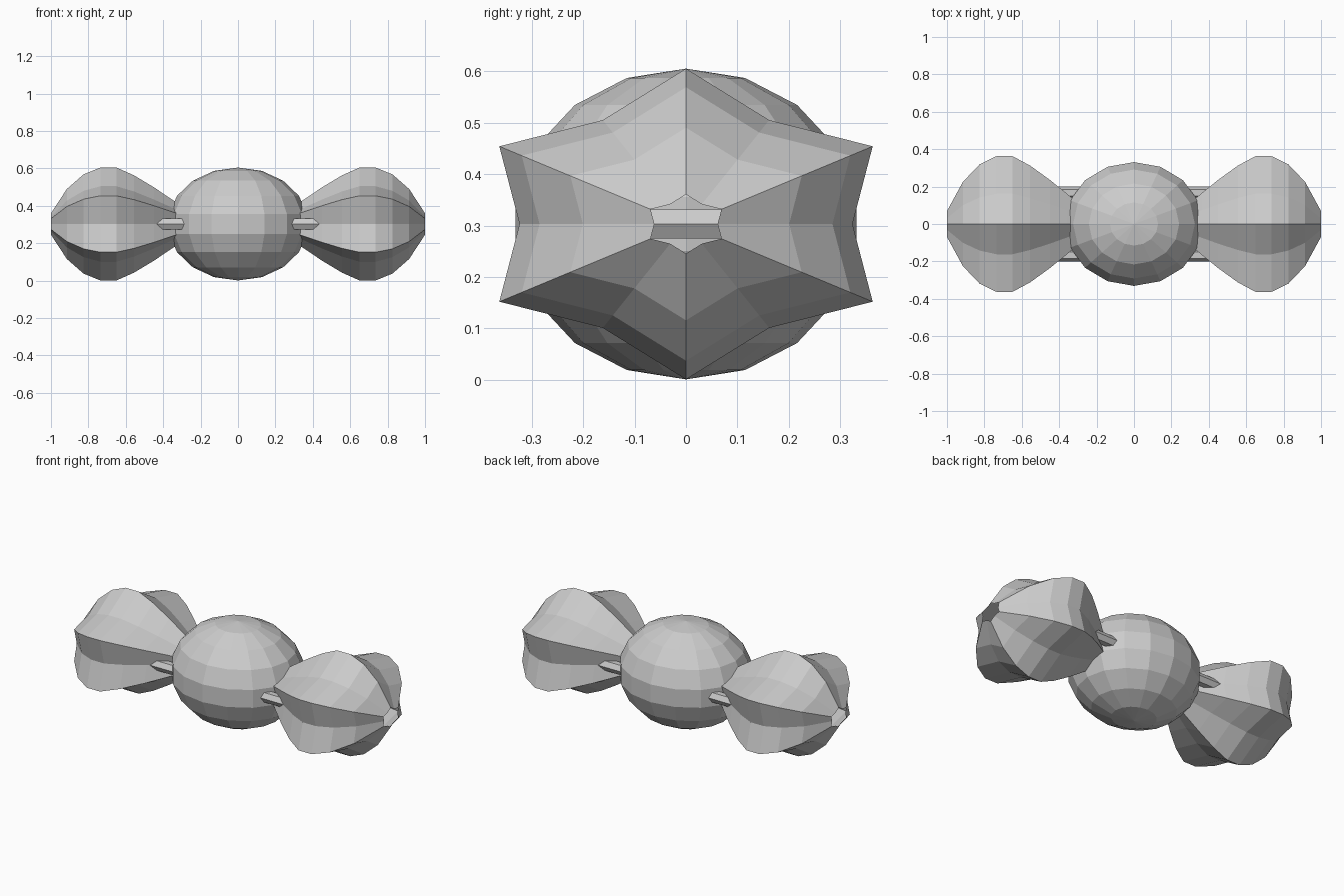
import bpy, bmesh, math

if "Cube" in bpy.data.objects:
    bpy.data.objects.remove(bpy.data.objects["Cube"])

CZ = 0.303  # height of the long axis

grey = bpy.data.materials.new("plain grey")
grey.diffuse_color = (0.6, 0.6, 0.6, 1)
grey.use_nodes = True
grey.node_tree.nodes["Principled BSDF"].inputs["Base Color"].default_value = grey.diffuse_color


def add_object(name, bm):
    bmesh.ops.recalc_face_normals(bm, faces=bm.faces)
    mesh = bpy.data.meshes.new(name)
    bm.to_mesh(mesh)
    bm.free()
    mesh.materials.append(grey)
    ob = bpy.data.objects.new(name, mesh)
    bpy.context.collection.objects.link(ob)
    return ob


def loft(bm, rings, closed=False):
    """Skin a list of closed point loops with quads."""
    loops = [[bm.verts.new(p) for p in ring] for ring in rings]
    pairs = list(zip(loops, loops[1:]))
    if closed:
        pairs.append((loops[-1], loops[0]))
    for a, b in pairs:
        n = len(a)
        for i in range(n):
            j = (i + 1) % n
            bm.faces.new((a[i], a[j], b[j], b[i]))


# Central faceted body
bm = bmesh.new()
bmesh.ops.create_uvsphere(bm, u_segments=16, v_segments=9, radius=1)
bmesh.ops.scale(bm, vec=(0.376, 0.336, 0.302), verts=bm.verts)
bmesh.ops.translate(bm, vec=(0, 0, CZ), verts=bm.verts)
add_object("body", bm)


# Six-pointed star section, swelling and narrowing along x, open at the outer end
def star(x, s):
    pts = []
    for k in range(12):
        a = math.radians(90 + 30 * k)
        r = s * (1 if k % 2 == 0 else 0.772)
        pts.append((x, 0.419 * r * math.cos(a), CZ + 0.302 * r * math.sin(a)))
    return pts


profile = [(0.25, 0.2), (0.36, 0.45), (0.45, 0.65), (0.555, 0.86), (0.65, 1.0),
           (0.735, 1.0), (0.825, 0.88), (0.915, 0.62), (1.0, 0.19)]


# Eight-sided tie ring with a hexagonal section, lying flat at the neck
def ring_section(k):
    a = math.radians(22.5 + 45 * k)
    pts = []
    for i in range(6):
        b = math.radians(60 * i)
        r = (0.167 + 0.033 * math.cos(b)) / math.cos(math.radians(22.5))
        pts.append((0.36 + r * math.cos(a), r * math.sin(a), CZ + 0.033 * math.sin(b)))
    return pts


for side, sign in (("right", 1), ("left", -1)):
    for part, rings, closed in (
            ("wrapper_end", [star(x, s) for x, s in profile], False),
            ("tie_ring", [ring_section(k) for k in range(8)], True)):
        bm = bmesh.new()
        loft(bm, rings, closed)
        bmesh.ops.scale(bm, vec=(sign, 1, 1), verts=bm.verts)
        add_object(f"{part}_{side}", bm)
